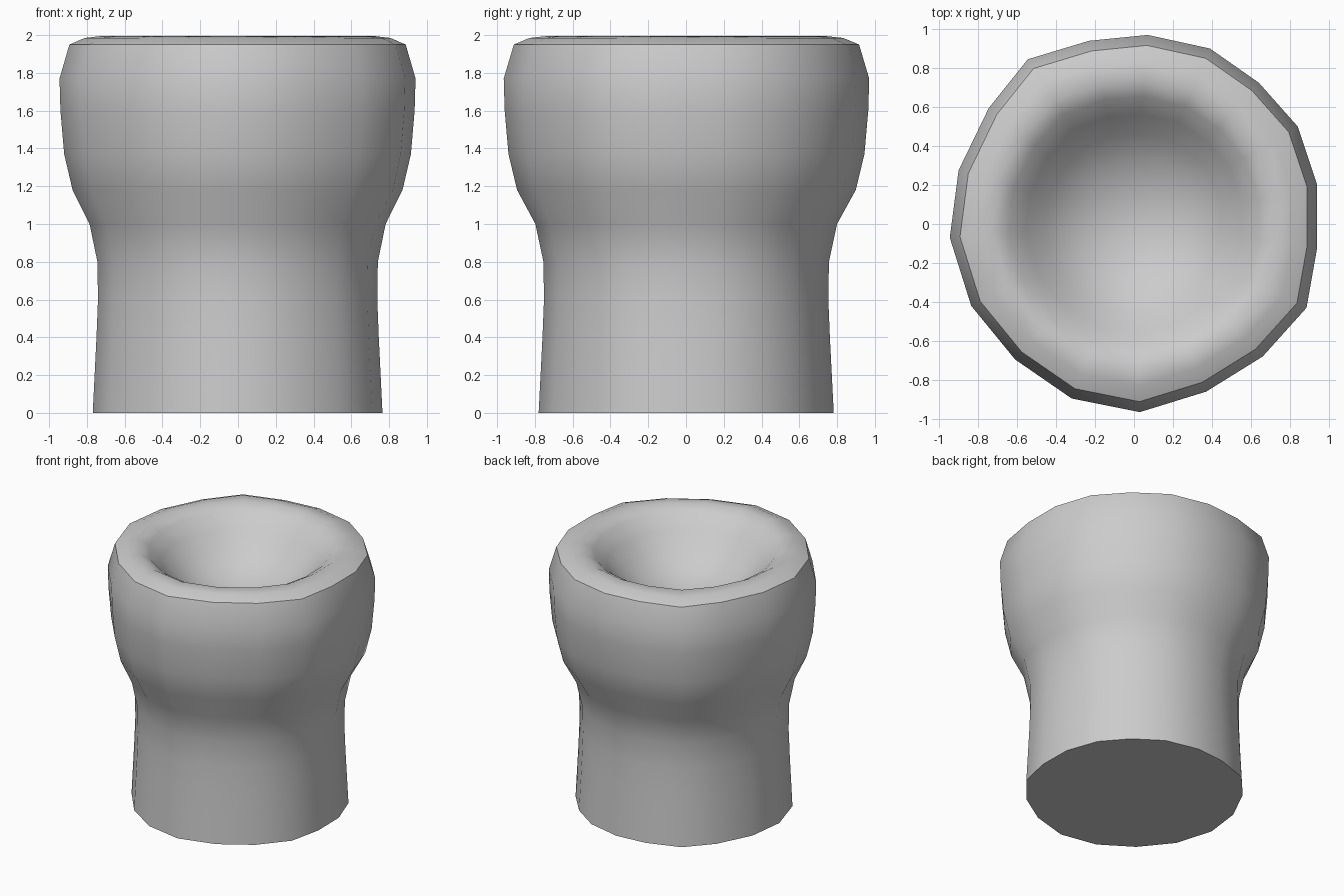
import bpy, bmesh
from math import hypot

if "Cube" in bpy.data.objects:
    bpy.data.objects.remove(bpy.data.objects["Cube"])

# Slightly irregular 18-sided hand-made outline at the widest ring
outline = [(0.07, 0.97), (0.39, 0.90), (0.64, 0.725), (0.84, 0.50), (0.94, 0.20),
           (0.94, -0.12), (0.885, -0.43), (0.66, -0.68), (0.37, -0.86), (0.03, -0.965),
           (-0.32, -0.895), (-0.61, -0.695), (-0.835, -0.42), (-0.945, -0.07),
           (-0.90, 0.275), (-0.745, 0.595), (-0.545, 0.845), (-0.23, 0.94)]
WIDEST = 0.955

# (radius, height): foot, waist, belly, sharp rim, then down into the bowl
profile = [(0.775, 0), (0.765, 0.2), (0.755, 0.4), (0.747, 0.6), (0.75, 0.8),
           (0.792, 1.0), (0.885, 1.18), (0.93, 1.37), (0.95, 1.6), (0.955, 1.77),
           (0.902, 1.95), (0.82, 1.985), (0.73, 1.995), (0.65, 1.95), (0.56, 1.86),
           (0.46, 1.75), (0.32, 1.65), (0.16, 1.595)]

bm = bmesh.new()
rings = []
for r, z in profile:
    ring = []
    for x, y in outline:
        # Irregularity fades towards the narrow rings
        blend = min(1, r / WIDEST) * 0.8 if r < 0.8 else 1
        even = WIDEST / hypot(x, y)
        s = r / WIDEST * (blend + (1 - blend) * even)
        ring.append(bm.verts.new((x * s, y * s, z)))
    rings.append(ring)

n = len(outline)
for a, b in zip(rings, rings[1:]):
    for i in range(n):
        j = (i + 1) % n
        bm.faces.new((a[i], a[j], b[j], b[i]))

# Flat base and bowl centre
bm.faces.new(rings[0])
centre = bm.verts.new((0, 0, 1.575))
for i in range(n):
    bm.faces.new((rings[-1][i], rings[-1][(i + 1) % n], centre))
bmesh.ops.recalc_face_normals(bm, faces=bm.faces)

mesh = bpy.data.meshes.new("cup_body")
bm.to_mesh(mesh)
bm.free()
cup = bpy.data.objects.new("cup_body", mesh)
bpy.context.collection.objects.link(cup)

# Smooth sides with crisp rim and base edges
bpy.context.view_layer.objects.active = cup
cup.select_set(True)
bpy.ops.object.shade_smooth_by_angle(angle=0.7)
